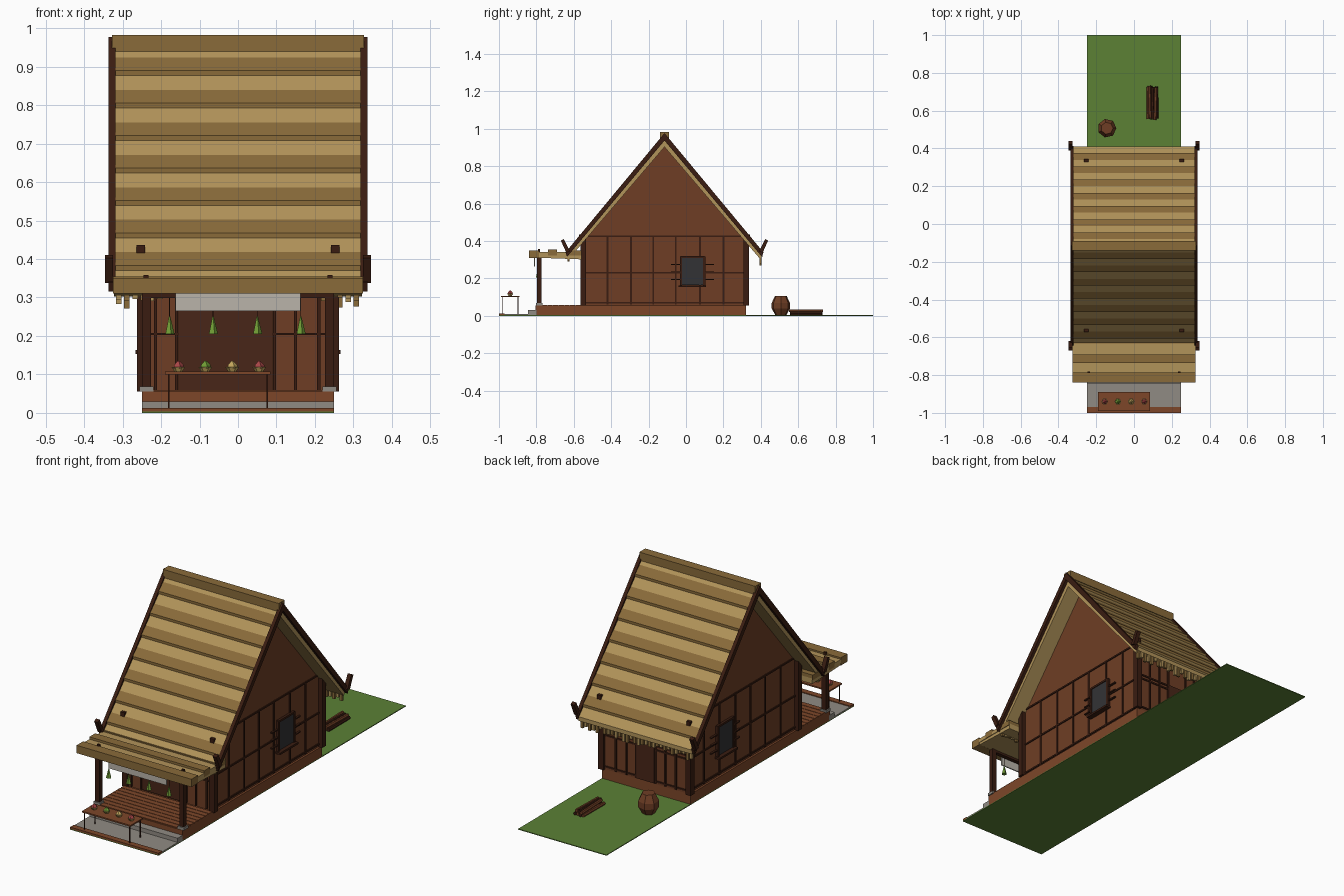
import bpy, bmesh, math, random
from mathutils import Vector

if "Cube" in bpy.data.objects:
    bpy.data.objects.remove(bpy.data.objects["Cube"])
random.seed(4)


def mat(name, hexcol):
    m = bpy.data.materials.new(name)
    m.diffuse_color = [(int(hexcol[i:i + 2], 16) / 255) ** 2.2 for i in (0, 2, 4)] + [1]
    m.use_nodes = True
    m.node_tree.nodes["Principled BSDF"].inputs["Base Color"].default_value = m.diffuse_color
    return m


STRAW, STRAW2 = mat("straw", "B0925A"), mat("dark_straw", "886A3C")
WALL, TIMBER = mat("wall_wood", "6E4029"), mat("dark_timber", "3C2218")
DECK, GREY = mat("deck_wood", "7C482D"), mat("stone", "8F8A82")
GRASS, DARK = mat("grass", "5C8038"), mat("window_dark", "363638")
DOOR, CLOTH = mat("door_wood", "4A2A1E"), mat("cloth", "B8B2A8")
RED, LEAF, GOLD = mat("red", "A84848"), mat("leaf", "6F9A38"), mat("gold", "C2A55E")


def finish(name, bm, m):
    bmesh.ops.recalc_face_normals(bm, faces=bm.faces)
    me = bpy.data.meshes.new(name)
    bm.to_mesh(me)
    bm.free()
    me.materials.append(m)
    ob = bpy.data.objects.new(name, me)
    bpy.context.collection.objects.link(ob)
    return ob


def prism(name, pts, x0, x1, m):
    """Extrude a (y, z) outline from x0 to x1."""
    bm = bmesh.new()
    f = bm.faces.new([bm.verts.new((x0, y, z)) for y, z in pts])
    r = bmesh.ops.extrude_face_region(bm, geom=[f])
    bmesh.ops.translate(bm, verts=[v for v in r["geom"] if isinstance(v, bmesh.types.BMVert)],
                        vec=(x1 - x0, 0, 0))
    return finish(name, bm, m)


def box(name, x0, x1, y0, y1, z0, z1, m):
    return prism(name, [(y0, z0), (y1, z0), (y1, z1), (y0, z1)], x0, x1, m)


def lathe(name, loc, rings, n, m):
    """Stack n-sided rings of (radius, z)."""
    bm = bmesh.new()
    loops = [[bm.verts.new((loc[0] + r * math.cos(2 * math.pi * i / n),
                            loc[1] + r * math.sin(2 * math.pi * i / n), loc[2] + z))
              for i in range(n)] for r, z in rings]
    for a, b in zip(loops, loops[1:]):
        for i in range(n):
            bm.faces.new((a[i], a[(i + 1) % n], b[(i + 1) % n], b[i]))
    bm.faces.new(loops[0])
    bm.faces.new(loops[-1])
    return finish(name, bm, m)


# ground, paving, kerb, step and platform
box("ground", -.25, .25, -1, 1, 0, .004, GRASS)
box("paving", -.25, .25, -.97, -.80, .002, .009, GREY)
box("kerb", -.25, .25, -1, -.97, .002, .013, DECK)
box("step", -.25, .25, -.845, -.80, .004, .03, GREY)
box("platform", -.25, .25, -.805, .322, .001, .055, DECK)
for i in range(8):
    y = -.80 + i * .03
    box("deck_board", -.25, .25, y, y + .027, .05, .059, DECK)

# house body with gable ends
RY = -.115
K = 1.205
prism("house_body", [(-.55, .055), (.322, .055), (.322, .40), (RY, .925), (-.55, .40)], -.24, .24, WALL)

# wall framing on both sides
for s in (-1, 1):
    def side(name, y0, y1, z0, z1, m, d, inner=.235):
        a, b = sorted((s * inner, s * d))
        box(name, a, b, y0, y1, z0, z1, m)
    for y in (-.42, -.295, -.175, -.055, .075, .2):
        side("side_stud", y - .005, y + .005, .06, .43, TIMBER, .244)
    for z in (.07, .23, .425):
        side("side_rail", -.55, .32, z - .004, z + .004, TIMBER, .245)
    # window with sill, bars and shutter rods
    side("window", -.022, .092, .165, .31, DARK, .249)
    side("window_sill", -.04, .108, .153, .163, TIMBER, .267)
    side("window_lintel", -.03, .1, .31, .32, TIMBER, .253)
    for y in (-.027, .097):
        side("window_jamb", y - .006, y + .006, .16, .318, TIMBER, .253)
    for y in (-.055, .125):
        for z in (.195, .235, .275):
            side("shutter_rod", y - .025, y + .025, z - .003, z + .003, TIMBER, .25)
    # corner posts and porch posts
    for y in (-.55, .322):
        side("corner_post", y - .015, y + .015, .055, .41, TIMBER, .262, .232)
    side("porch_post", -.797, -.773, .055, .318, TIMBER, .25, .226)
    side("post_stone", -.803, -.767, .055, .068, GREY, .256, .22)
    side("post_peg", -.79, -.78, .31, .358, TIMBER, .245, .232)

# front and back wall details
box("front_door", -.155, .09, -.556, -.54, .06, .29, DOOR)
for x in (-.16, .095, .15, .21, -.215):
    box("front_stud", x - .004, x + .004, -.558, -.54, .06, .38, TIMBER)
for x0, x1 in ((-.23, -.155), (.09, .23)):
    box("front_rail", x0, x1, -.558, -.54, .202, .208, TIMBER)
box("back_door", -.05, .05, .315, .329, .06, .25, DOOR)
for x in (-.17, -.11, -.055, .055, .11, .17):
    box("back_stud", x - .004, x + .004, .315, .328, .06, .38, TIMBER)
for z in (.07, .23, .25):
    box("back_rail", -.24, .24, .315, .327, z - .004, z + .004, TIMBER)


# thatched roof slopes
def top(d):
    return .965 - K * d


for s in (-1, 1):
    def pt(d, off=0):
        return (RY + s * d, top(d) + off)
    E = .525
    prism("roof_slab", [pt(0, -.008), pt(E, -.008), pt(E - .015, -.045), pt(0, -.062)], -.322, .322, STRAW)
    n = 15
    for i in range(n):
        a, b = E * i / n, E * (i + 1) / n
        h0, h1 = (-.004, .001) if i % 2 == 0 else (.001, .009)
        prism("thatch_course", [pt(a, h0), pt(b, h1), pt(b, -.02), pt(a, -.02)],
              -.32, .32, (STRAW, STRAW2)[i % 2])
    # gable boards, horns and roof pegs
    for q in (-1, 1):
        x0, x1 = sorted((q * .319, q * .337))
        prism("gable_board", [pt(0, .012), pt(E + .004, .012), pt(E - .004, -.022), pt(0, -.028)], x0, x1, TIMBER)
        x0, x1 = sorted((q * .325, q * .346))
        prism("eave_horn", [(RY + s * .505, .345), (RY + s * .525, .338),
                            (RY + s * .554, .402), (RY + s * .538, .41)], x0, x1, TIMBER)
        box("roof_peg", q * .253 - .011, q * .253 + .011, RY + s * .45 - .008, RY + s * .45 + .008,
            .415, .436, TIMBER)
    # straw fringe under the eave
    for i in range(30):
        x = -.31 + i * .0213
        low = random.uniform(.268, .3) if s > 0 else random.uniform(.29, .305)
        y = RY + s * .513
        box("eave_fringe", x - .007, x + .007, y - .006, y + .006, low, .335, (STRAW, STRAW2)[i % 2])
box("ridge_cap", -.328, .328, RY - .024, RY + .024, .94, .982, STRAW2)

# porch roof of stepped slabs
prism("porch_roof", [(-.835, .312), (-.56, .302), (-.56, .33), (-.835, .336)], -.322, .322, STRAW)
for i, (y0, y1, z) in enumerate(((-.84, -.787, .350), (-.787, -.737, .342), (-.737, -.69, .354),
                                 (-.69, -.632, .342), (-.632, -.56, .348))):
    box("porch_slab", -.325, .325, y0, y1, .31 if i == 0 else .322, z, (STRAW2, STRAW)[i % 2])
box("porch_beam", -.25, .25, -.795, -.775, .298, .315, TIMBER)

# blank cloth banner and hanging bundles
box("banner", -.163, .163, -.812, -.806, .265, .312, CLOTH)
for x in (-.178, -.065, .05, .163):
    box("bundle_cord", x - .001, x + .001, -.791, -.789, .245, .30, TIMBER)
    lathe("hanging_bundle", (x, -.79, .205), [(.013, 0), (.002, .045)], 5, LEAF)

# produce table
box("table_top", -.19, .085, -.99, -.89, .1, .107, DECK)
for x in (-.18, .076):
    for y in (-.983, -.898):
        box("table_leg", x - .002, x + .002, y - .002, y + .002, .005, .1, TIMBER)
for x, m in ((-.155, RED), (-.085, LEAF), (-.015, GOLD), (.055, RED)):
    lathe("produce_basket", (x, -.94, .107), [(.01, 0), (.018, .012)], 6, GOLD)
    lathe("produce", (x, -.94, .115), [(.016, 0), (.013, .01), (.003, .02)], 5, m)

# water jar and log pile behind the house
lathe("water_jar", (-.143, .507, .004), [(.03, 0), (.05, .035), (.05, .065), (.032, .102)], 7, WALL)
for i, (x, z) in enumerate(((.075, .013), (.09, .013), (.105, .013), (.12, .013),
                            (.083, .027), (.098, .027), (.113, .027))):
    d = random.uniform(-.006, .006)
    ob = lathe("log", (0, 0, 0), [(.0085, -.085), (.0085, .085)], 6, (WALL, TIMBER)[i % 2])
    ob.rotation_euler = (math.pi / 2, 0, d * 6)
    ob.location = (x, .642 + d, z)
